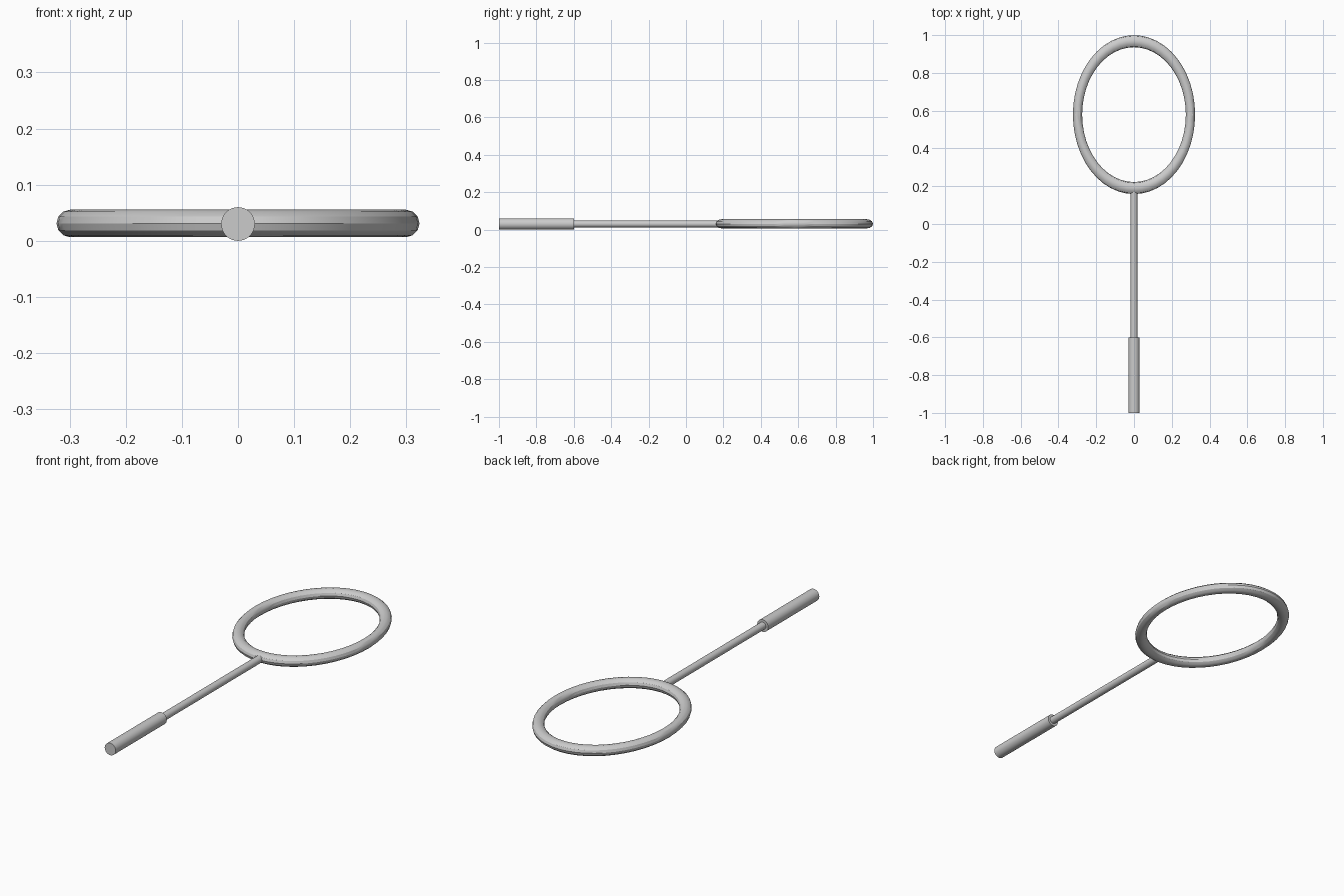
import bpy
import math

if "Cube" in bpy.data.objects:
    bpy.data.objects.remove(bpy.data.objects["Cube"])

Z = 0.03  # height of the racket's centre plane


def finish(obj, name):
    obj.name = name
    bpy.ops.object.transform_apply(location=False, rotation=True, scale=True)
    bpy.ops.object.shade_smooth_by_angle(angle=math.radians(30))


def rod(name, radius, y0, y1):
    bpy.ops.mesh.primitive_cylinder_add(
        vertices=32, radius=radius, depth=y1 - y0,
        location=(0, (y0 + y1) / 2, Z), rotation=(math.pi / 2, 0, 0))
    finish(bpy.context.object, name)


# Grip and shaft along y
rod("handle", 0.03, -1.0, -0.6)
rod("shaft", 0.018, -0.61, 0.17)

# Oval hoop: a torus stretched lengthwise
bpy.ops.mesh.primitive_torus_add(
    major_radius=0.299, minor_radius=0.0245, major_segments=48,
    minor_segments=12, location=(0, 0.579, Z + 0.001))
hoop = bpy.context.object
hoop.scale.y = 1.3
finish(hoop, "hoop")
